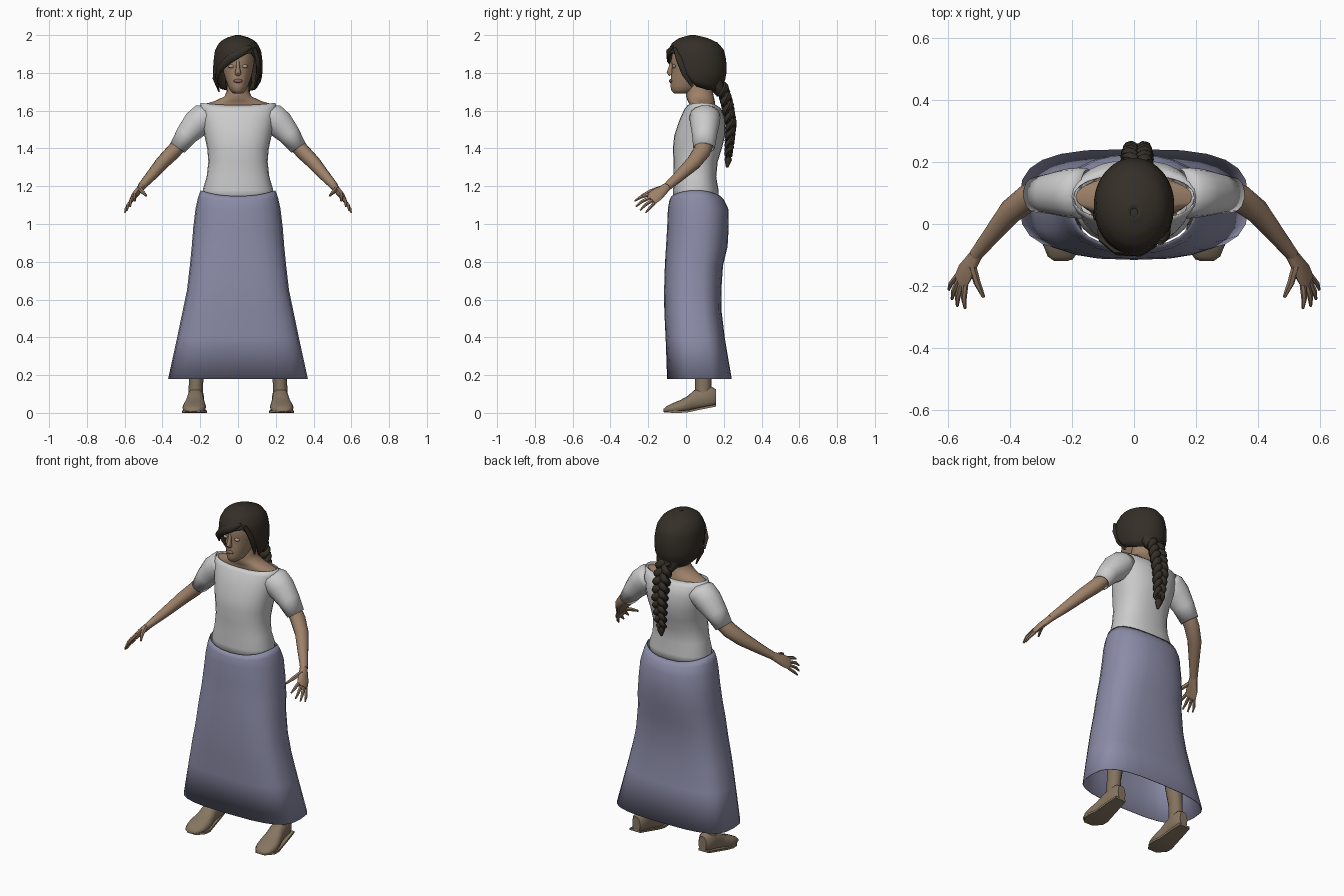
import bpy, bmesh
from math import sin, cos, pi, radians, copysign
from mathutils import Vector as V


def material(name, rgb):
    m = bpy.data.materials.new(name)
    m.diffuse_color = (*rgb, 1)
    return m


SKIN = material("skin", (.34, .22, .14))
LIP = material("lip", (.24, .13, .09))
EYE = material("eye", (.42, .33, .26))
HAIR = material("hair", (.035, .028, .02))
SKIRT = material("skirt_cloth", (.26, .26, .39))
SHOE = material("shoe_leather", (.24, .18, .12))
LEG = material("stocking", (.23, .17, .11))


def skin_rings(name, parts, mat=None, caps=True, mirror=False, thick=0, angle=50):
    """Join one or more stacks of equal-sized rings into one mesh object."""
    bm = bmesh.new()
    for rings in parts:
        rows = [[bm.verts.new(p) for p in r] for r in rings]
        n = len(rows[0])
        for a, b in zip(rows, rows[1:]):
            for i in range(n):
                j = (i + 1) % n
                bm.faces.new((a[i], a[j], b[j], b[i]))
        if caps:
            bm.faces.new(rows[0])
            bm.faces.new(rows[-1])
    bmesh.ops.recalc_face_normals(bm, faces=bm.faces)
    me = bpy.data.meshes.new(name)
    bm.to_mesh(me)
    bm.free()
    me.shade_smooth()
    me.set_sharp_from_angle(angle=radians(angle))
    ob = bpy.data.objects.new(name, me)
    bpy.context.collection.objects.link(ob)
    if mat:
        me.materials.append(mat)
    if thick:
        s = ob.modifiers.new("thickness", 'SOLIDIFY')
        s.thickness, s.offset = thick, -1
    if mirror:
        ob.modifiers.new("mirror", 'MIRROR')
    return ob


def spow(v, p):
    return copysign(abs(v) ** p, v)


def oval(z, hw, y0, y1, p=1, dip=0, n=24):
    """Horizontal rounded ring, starting at the front."""
    return [V((hw * spow(sin(a), p), (y0 + y1) / 2 - (y1 - y0) / 2 * spow(cos(a), p),
               z - dip * cos(a) ** 2)) for a in (2 * pi * i / n for i in range(n))]


def tube(secs, ref=(0, 1, 0), n=10):
    """Sweep of (centre, radius along ref, radius across ref)."""
    pts = [V(s[0]) for s in secs]
    rings = []
    for i, s in enumerate(secs):
        t = (pts[min(i + 1, len(pts) - 1)] - pts[max(i - 1, 0)]).normalized()
        u = V(ref)
        u = (u - t * u.dot(t)).normalized()
        w = t.cross(u)
        rings.append([pts[i] + u * s[1] * cos(2 * pi * k / n) + w * s[2] * sin(2 * pi * k / n)
                      for k in range(n)])
    return rings


def lerp_table(table, x):
    for a, b in zip(table, table[1:]):
        if x <= b[0]:
            f = max(0, (x - a[0]) / (b[0] - a[0]))
            return [p + (q - p) * f for p, q in zip(a[1:], b[1:])]
    return list(table[-1][1:])


# Long skirt, open at the hem
skin_rings("skirt", [[oval(*r) for r in (
    (1.178, .198, -.077, .182, .85, .03), (1.14, .212, -.088, .203, .85, .015),
    (1.08, .225, -.096, .224, .85), (.98, .237, -.10, .226, .85), (.88, .245, -.106, .22, .8),
    (.78, .255, -.112, .196, .75), (.65, .27, -.116, .187, .7), (.54, .293, -.115, .188, .68),
    (.4, .322, -.108, .205, .65), (.18, .37, -.10, .242, .65))]],
    SKIRT, caps=False, thick=.004)

# Blouse body and short sleeves
skin_rings("blouse", [[oval(*r) for r in (
    (1.12, .18, -.068, .17, .85), (1.18, .187, -.068, .172, .85), (1.25, .166, -.065, .16, .85),
    (1.33, .157, -.066, .168, .85), (1.40, .163, -.07, .19, .85), (1.47, .178, -.062, .207, .85),
    (1.55, .193, -.035, .207, .85), (1.61, .204, -.008, .187, .85),
    (1.642, .198, .01, .16, .85, .012))]], caps=False, thick=.004)
skin_rings("sleeve", [tube([
    ((.15, .1, 1.58), .08, .055), ((.18, .1, 1.565), .082, .078), ((.22, .1, 1.53), .078, .077),
    ((.272, .098, 1.472), .066, .061), ((.32, .095, 1.403), .057, .046)], n=14)],
    caps=False, mirror=True, thick=.004)

# Neck and upper chest
skin_rings("neck_and_shoulders", [[oval(*r) for r in (
    (1.56, .17, 0, .17), (1.632, .188, .02, .155), (1.652, .12, .008, .152),
    (1.675, .072, 0, .147), (1.70, .06, 0, .142), (1.78, .058, .02, .14))]], SKIN)

# Arms and hands
skin_rings("arm", [tube([
    ((.26, .1, 1.48), .045, .04), ((.31, .096, 1.42), .047, .04), ((.345, .082, 1.38), .046, .041),
    ((.40, .04, 1.325), .041, .037), ((.46, -.035, 1.255), .03, .029),
    ((.512, -.10, 1.197), .022, .021)], ref=(.4, .5, -.6), n=12)], SKIN, mirror=True)
ACROSS = (-.4, -.45, .6)
skin_rings("palm", [tube([
    ((.505, -.092, 1.204), .021, .02), ((.526, -.125, 1.178), .03, .018),
    ((.545, -.155, 1.155), .039, .017), ((.561, -.187, 1.13), .038, .012)], ACROSS)],
    SKIN, mirror=True)


def finger(root, mid, tip, r):
    return tube([(root, r, r), (mid, r * .9, r * .9), (tip, r * .45, r * .45)], ACROSS, 6)


skin_rings("fingers", [
    finger((.546, -.198, 1.155), (.55, -.24, 1.142), (.546, -.272, 1.122), .0105),
    finger((.557, -.19, 1.139), (.57, -.235, 1.118), (.571, -.265, 1.092), .0105),
    finger((.565, -.18, 1.124), (.583, -.217, 1.1), (.588, -.243, 1.072), .010),
    finger((.572, -.168, 1.11), (.592, -.193, 1.083), (.599, -.213, 1.06), .009),
    finger((.523, -.135, 1.19), (.507, -.19, 1.172), (.486, -.236, 1.15), .013)],
    SKIN, mirror=True)

# Head with nose, lips, brows and eyes
skin_rings("head", [[oval(*r) for r in (
    (1.69, .022, -.06, .02), (1.705, .04, -.077, .05), (1.73, .053, -.082, .09),
    (1.765, .066, -.08, .13), (1.80, .077, -.078, .16), (1.835, .084, -.073, .175),
    (1.86, .087, -.08, .18), (1.92, .082, -.07, .18), (1.97, .05, -.03, .13))]], SKIN)
skin_rings("nose", [tube([
    ((0, -.074, 1.862), .008, .008), ((0, -.082, 1.825), .012, .010),
    ((0, -.086, 1.802), .017, .017), ((0, -.078, 1.79), .012, .014)], n=8)], SKIN)
for nm, x, y, z, s, m in (("lips", 0, -.08, 1.757, (.024, .010, .010), LIP),
                          ("left_eye", .036, -.063, 1.835, (.017, .01, .009), EYE),
                          ("right_eye", -.036, -.063, 1.835, (.017, .01, .009), EYE)):
    bpy.ops.mesh.primitive_uv_sphere_add(segments=12, ring_count=8, radius=1, location=(x, y, z))
    o = bpy.context.object
    o.name, o.scale = nm, s
    o.data.shade_smooth()
    o.data.materials.append(m)

# Hair cap whose lower edge forms a side-swept fringe
SHAPE = [(1.68, .08, -.02, .165), (1.72, .10, -.045, .188), (1.76, .124, -.075, .207),
         (1.80, .13, -.09, .214), (1.86, .13, -.10, .214), (1.92, .122, -.096, .202),
         (1.96, .10, -.072, .168), (1.985, .066, -.035, .115), (2.0, .012, .02, .05)]
EDGE = [(-180, 1.70), (-110, 1.715), (-90, 1.74), (-75, 1.775), (-60, 1.80), (-40, 1.83),
        (-20, 1.855), (0, 1.875), (20, 1.90), (38, 1.905), (55, 1.86), (66, 1.80), (78, 1.73),
        (110, 1.71), (180, 1.70)]
N, ROWS = 48, 14
hair = []
for r in range(ROWS + 1):
    ring = []
    for k in range(N):
        a = -180 + 360 * k / N
        z = 2 - (2 - lerp_table(EDGE, a)[0]) * (r / ROWS) ** 1.6
        hw, y0, y1 = lerp_table(SHAPE, z)
        a = radians(a)
        ring.append(V((hw * sin(a), (y0 + y1) / 2 - (y1 - y0) / 2 * cos(a), z)))
    hair.append(ring)
skin_rings("hair_cap", [hair], HAIR, caps=False, thick=.012)
skin_rings("hair_crown", [[oval(1.985, .06, -.03, .11), oval(2.0, .012, .02, .05)]], HAIR)

# Loose locks over the fringe, temples and nape
skin_rings("hair_locks", [
    tube([((.07, -.07, 1.94), .004, .008), ((.02, -.095, 1.91), .010, .02),
          ((-.05, -.092, 1.87), .010, .022), ((-.10, -.05, 1.82), .010, .018),
          ((-.115, -.015, 1.77), .003, .004)], n=8),
    tube([((.085, -.06, 1.93), .008, .012), ((.105, -.035, 1.87), .018, .012),
          ((.108, 0, 1.80), .024, .012), ((.09, .03, 1.73), .006, .005)], n=8),
    tube([((-.122, .03, 1.84), .02, .01), ((-.122, .03, 1.77), .022, .012),
          ((-.10, .045, 1.70), .005, .004)], n=8),
    tube([((0, .15, 1.80), .05, .07), ((.005, .165, 1.73), .04, .075),
          ((.01, .19, 1.69), .03, .045)], n=10)], HAIR)

# Three-strand braid with a tied tail
SPINE = [(1.34, .222, .026), (1.42, .23, .032), (1.53, .238, .04), (1.64, .217, .044),
         (1.75, .185, .042)]
strands = []
for s in range(3):
    secs = []
    for i in range(57):
        z = 1.74 - .38 * i / 56
        y, w = lerp_table(SPINE, z)
        p = 2 * pi * (2.8 * i / 56 + s / 3)
        secs.append(((.01 + w * .75 * sin(p), y + w * .4 * sin(2 * p), z), w * .42, w * .5))
    strands.append(tube(secs, n=8))
strands.append(tube([((.01, .222, 1.385), .018, .02), ((.01, .222, 1.36), .013, .015),
                     ((.01, .224, 1.34), .02, .024), ((.012, .217, 1.30), .006, .007)], n=8))
skin_rings("braid", strands, HAIR)

# Legs under the skirt
skin_rings("leg", [tube([
    ((.11, .07, 1.0), .085, .085), ((.15, .06, .72), .07, .07), ((.18, .07, .52), .055, .052),
    ((.2, .09, .38), .057, .052), ((.22, .092, .2), .043, .038), ((.225, .09, .1), .043, .038)],
    n=12)], LEG, mirror=True)

# Shoes: cross-sections from toe to heel (y, centre x, half width, bottom, top)
shoe = []
for y, cx, w, b, t in ((-.12, .235, .022, .006, .02), (-.105, .235, .044, .002, .034),
                       (-.07, .233, .06, 0, .052), (-.03, .231, .062, 0, .068),
                       (.01, .228, .054, .006, .09), (.045, .226, .046, .016, .122),
                       (.09, .224, .044, .024, .135), (.135, .222, .042, .032, .138),
                       (.16, .222, .026, .04, .125)):
    shoe.append([V((cx + w * spow(cos(a), .7) * (1 - .22 * max(0, sin(a))), y,
                    (b + t) / 2 + (t - b) / 2 * spow(sin(a), .7)))
                 for a in (2 * pi * k / 16 for k in range(16))])
skin_rings("shoe", [shoe], SHOE, mirror=True)
skin_rings("shoe_sole", [[[V((.23 + x * k, y, z)) for x, z in ((-w, b), (w, b), (w, b + .012), (-w, b + .012))]
                          for y, w, b in ((-.117, .03, .003), (-.07, .064, 0), (-.03, .066, 0),
                                          (.01, .056, .003), (.09, .046, .02), (.16, .035, .034))]
                         for k in (1,)], SHOE, mirror=True, angle=30)
